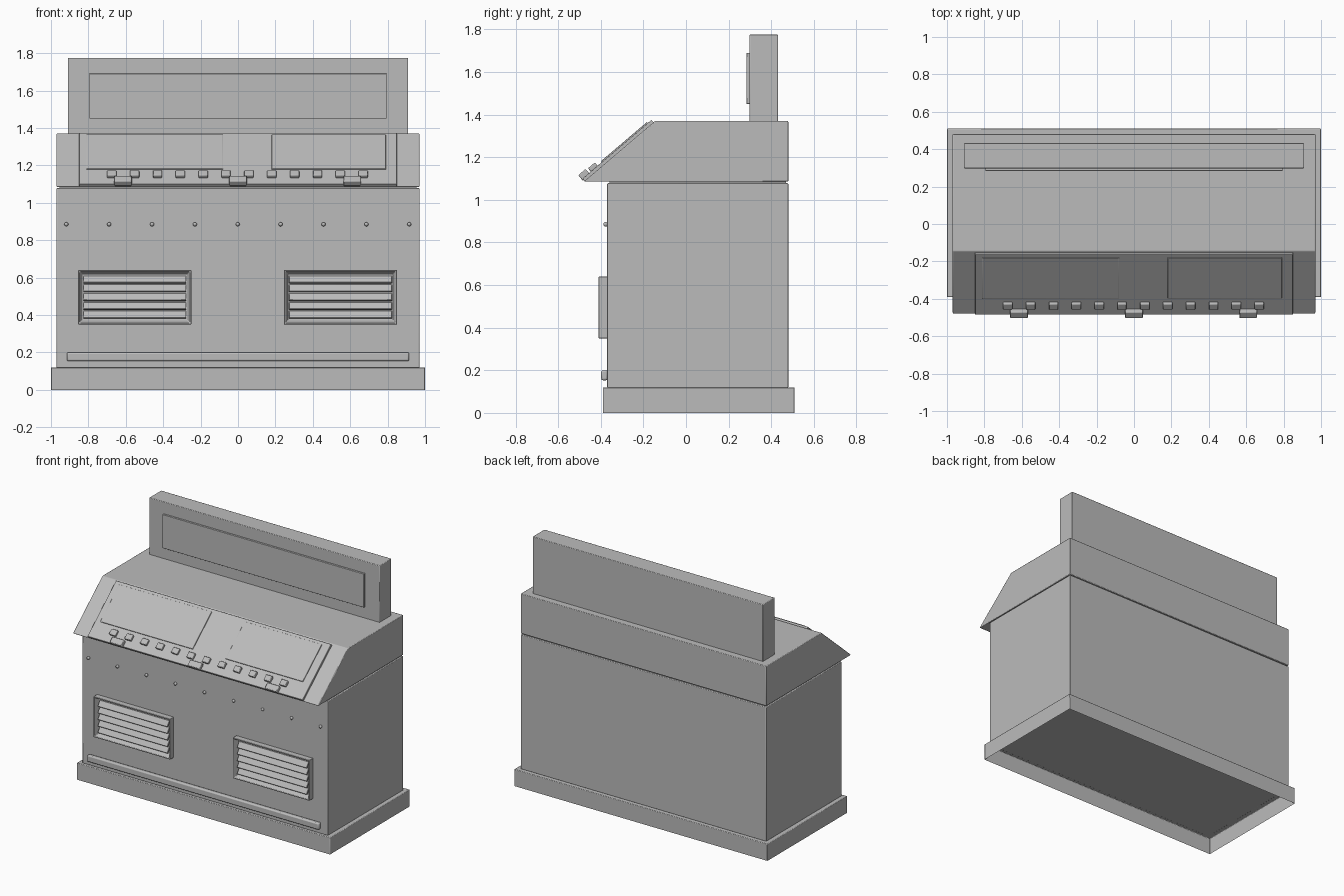
import bpy
import bmesh
import math
from mathutils import Matrix, Vector

cube = bpy.data.objects.get("Cube")
if cube:
    bpy.data.objects.remove(cube, do_unlink=True)

grey = bpy.data.materials.new("plain grey")
grey.use_nodes = True
GREY = (0.5, 0.5, 0.5, 1)
grey.diffuse_color = GREY
grey.node_tree.nodes["Principled BSDF"].inputs["Base Color"].default_value = GREY


def finish(bm, name, bevel=0.0):
    """Turn a bmesh into a grey object with soft edges."""
    bmesh.ops.recalc_face_normals(bm, faces=bm.faces)
    mesh = bpy.data.meshes.new(name)
    bm.to_mesh(mesh)
    bm.free()
    mesh.materials.append(grey)
    obj = bpy.data.objects.new(name, mesh)
    bpy.context.collection.objects.link(obj)
    if bevel:
        mod = obj.modifiers.new("soft edges", "BEVEL")
        mod.width = bevel
        mod.segments = 2
        mod.limit_method = "ANGLE"
    bpy.ops.object.select_all(action="DESELECT")
    obj.select_set(True)
    bpy.context.view_layer.objects.active = obj
    bpy.ops.object.shade_smooth_by_angle(angle=math.radians(30))
    return obj


def box_mesh(x, y, z):
    """Box from (low, high) ranges."""
    bm = bmesh.new()
    bmesh.ops.create_cube(bm, size=1)
    for v in bm.verts:
        v.co = Vector([(lo + hi) / 2 + c * (hi - lo) for c, (lo, hi) in zip(v.co, (x, y, z))])
    return bm


def box(name, x, y, z, bevel=0.004):
    return finish(box_mesh(x, y, z), name, bevel)


# Hood slope: local y runs up the slope, local z points out of it
LOW, HIGH = Vector((0, -0.48, 1.085)), Vector((0, -0.145, 1.37))
TILT = math.atan2(HIGH.z - LOW.z, HIGH.y - LOW.y)
SLOPE = Matrix.Translation(LOW) @ Matrix.Rotation(TILT, 4, "X")


def slope_box(name, x, up, out, bevel=0.003):
    bm = box_mesh(x, up, out)
    bm.transform(SLOPE)
    return finish(bm, name, bevel)


# Plinth, hollow underneath
bm = box_mesh((-1, 1), (-0.39, 0.51), (0, 0.12))
bmesh.ops.delete(bm, geom=[f for f in bm.faces if f.normal.z < -0.9], context="FACES_ONLY")
finish(bm, "plinth", 0.004)

# Cabinet
box("cabinet", (-0.97, 0.97), (-0.37, 0.48), (0.118, 1.078))
box("kick_rail", (-0.915, 0.915), (-0.398, -0.368), (0.153, 0.2), 0.008)

# Hood from its side profile
bm = bmesh.new()
profile = [(LOW.y, LOW.z), (0.48, LOW.z), (0.48, HIGH.z), (HIGH.y, HIGH.z)]
side = bm.faces.new([bm.verts.new((-0.97, y, z)) for y, z in profile])
new = bmesh.ops.extrude_face_region(bm, geom=[side])["geom"]
bmesh.ops.translate(bm, verts=[g for g in new if isinstance(g, bmesh.types.BMVert)], vec=(1.94, 0, 0))
finish(bm, "hood", 0.004)
box("hood_seam", (-0.955, 0.955), (-0.36, 0.47), (1.07, 1.09), 0)

# Control panel with screens, buttons and clips
slope_box("control_panel", (-0.85, 0.85), (0.005, 0.43), (-0.005, 0.015))
slope_box("right_screen", (-0.81, -0.08), (0.125, 0.408), (0.012, 0.021), 0.002)
slope_box("left_screen", (0.18, 0.79), (0.125, 0.408), (0.012, 0.021), 0.002)
for i in range(12):
    x = -0.675 + 0.1222 * i
    slope_box(f"button_{i + 1}", (x - 0.025, x + 0.025), (0.056, 0.098), (0.012, 0.035), 0.005)
for i, x in enumerate((-0.615, 0, 0.61)):
    slope_box(f"clip_{i + 1}", (x - 0.047, x + 0.047), (0, 0.045), (0.005, 0.04), 0.005)

# Header sign
box("header", (-0.91, 0.91), (0.298, 0.432), (1.365, 1.775))
box("header_plate", (-0.795, 0.795), (0.284, 0.3), (1.45, 1.69), 0.002)

# Vents: bevelled frame with slanted slats
for label, cx in (("right", -0.552), ("left", 0.548)):
    bm = box_mesh((cx - 0.303, cx + 0.303), (-0.41, -0.365), (0.35, 0.64))
    front = [f for f in bm.faces if f.normal.y < -0.9]
    bmesh.ops.inset_region(bm, faces=front, thickness=0.01)
    bmesh.ops.inset_region(bm, faces=front, thickness=0.022, depth=-0.036)
    finish(bm, f"{label}_vent_frame", 0.003)
    for i in range(5):
        bm = box_mesh((-0.275, 0.275), (-0.006, 0.006), (-0.022, 0.022))
        bm.transform(Matrix.Translation((cx, -0.386, 0.401 + 0.047 * i)) @ Matrix.Rotation(math.radians(-35), 4, "X"))
        finish(bm, f"{label}_vent_slat_{i + 1}", 0.003)

# Row of rivets
for i in range(9):
    bm = bmesh.new()
    bmesh.ops.create_uvsphere(bm, u_segments=12, v_segments=8, radius=0.011)
    bm.transform(Matrix.Translation((-0.918 + 0.2292 * i, -0.377, 0.885)))
    finish(bm, f"rivet_{i + 1}")
